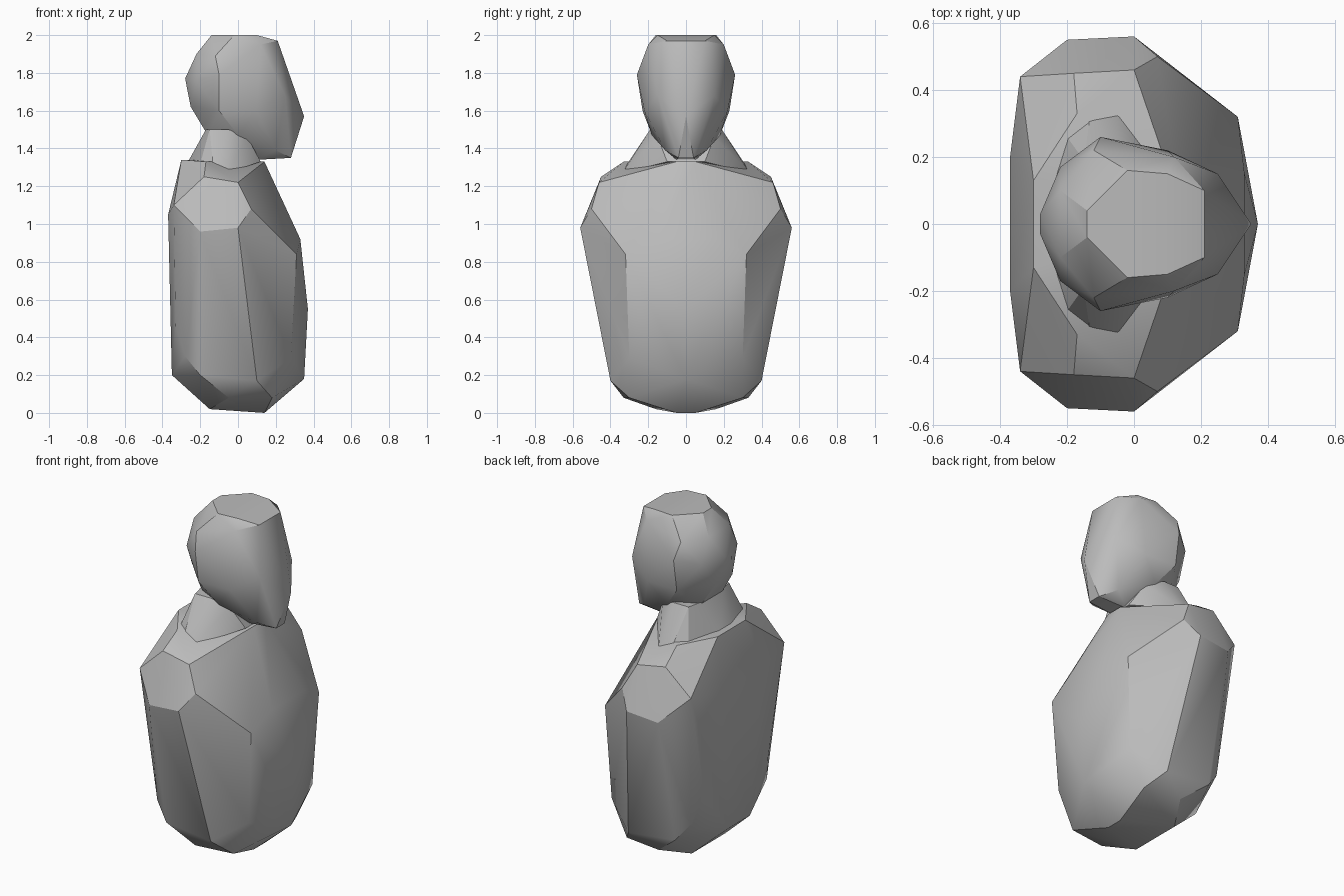
import bpy
import bmesh
import math

default_cube = bpy.data.objects.get("Cube")
if default_cube:
    bpy.data.objects.remove(default_cube, do_unlink=True)


def make_material(name, colour):
    material = bpy.data.materials.new(name)
    material.use_nodes = True
    material.diffuse_color = colour
    shader = material.node_tree.nodes["Principled BSDF"]
    shader.inputs["Base Color"].default_value = colour
    return material


def mirrored_hull(name, corners, material):
    """Wrap a faceted convex body around corners mirrored across the y axis."""
    mesh_builder = bmesh.new()
    for x, y, z in corners:
        mesh_builder.verts.new((x, y, z))
        if y > 0:
            mesh_builder.verts.new((x, -y, z))
    result = bmesh.ops.convex_hull(mesh_builder, input=mesh_builder.verts[:])
    unused = set(result["geom_interior"]) | set(result["geom_unused"])
    unused_verts = [item for item in unused if isinstance(item, bmesh.types.BMVert)]
    bmesh.ops.delete(mesh_builder, geom=unused_verts, context="VERTS")
    bmesh.ops.recalc_face_normals(mesh_builder, faces=mesh_builder.faces[:])

    mesh = bpy.data.meshes.new(name)
    mesh_builder.to_mesh(mesh)
    mesh_builder.free()
    mesh.materials.append(material)
    body = bpy.data.objects.new(name, mesh)
    bpy.context.collection.objects.link(body)

    bpy.ops.object.select_all(action="DESELECT")
    body.select_set(True)
    bpy.context.view_layer.objects.active = body
    bpy.ops.object.shade_smooth_by_angle(angle=math.radians(30))
    return body


clay = make_material("grey clay", (.5, .5, .5, 1))

# Torso: narrow base, belly, broad shoulders, flat top
torso_base = [
    (-.15, .16, .02), (.14, .05, 0), (.18, .3, .08), (-.05, .33, .08),
    (-.2, .39, .2), (.1, .4, .17), (-.35, .1, .2), (.35, 0, .18),
    (-.28, .36, .3), (-.33, .3, .46),
]
torso_middle = [
    (.28, .3, .29), (.31, .32, .84), (.37, 0, .55), (.33, .15, .92),
    (0, .56, .98), (-.2, .55, .96), (-.34, .44, 1.1), (-.37, .2, 1.05),
]
torso_top = [
    (.07, .5, 1.08), (0, .46, 1.22), (-.18, .45, 1.25),
    (-.17, .33, 1.33), (-.3, .13, 1.34), (.14, .05, 1.33),
]
mirrored_hull("torso", torso_base + torso_middle + torso_top, clay)

# Neck: flared towards both shoulders
neck_foot = [
    (-.2, .26, 1.32), (-.13, .33, 1.29), (-.05, .33, 1.28),
    (0, .26, 1.29), (.12, .1, 1.33), (-.27, .05, 1.32),
]
neck_top = [
    (-.15, .19, 1.5), (-.05, .19, 1.5), (.05, .15, 1.46), (-.17, .1, 1.5),
]
mirrored_hull("neck", neck_foot + neck_top, clay)

# Head: flat crown, rounded skull, face tapering to the nose and chin
crown = [
    (-.14, .04, 2), (-.02, .16, 2), (.1, .15, 2),
    (.21, .1, 1.97), (.12, .2, 1.95),
]
skull = [
    (-.1, .26, 1.79), (-.22, .17, 1.76), (-.28, .03, 1.77),
    (-.22, .1, 1.9), (-.12, .22, 1.89), (-.25, .08, 1.62),
    (-.1, .23, 1.6), (-.16, .1, 1.47),
]
face = [
    (.25, .15, 1.68), (.35, 0, 1.57), (.28, .04, 1.35), (.1, .05, 1.34),
    (.1, .22, 1.6), (0, .18, 1.47), (.2, .11, 1.39),
]
mirrored_hull("head", crown + skull + face, clay)
